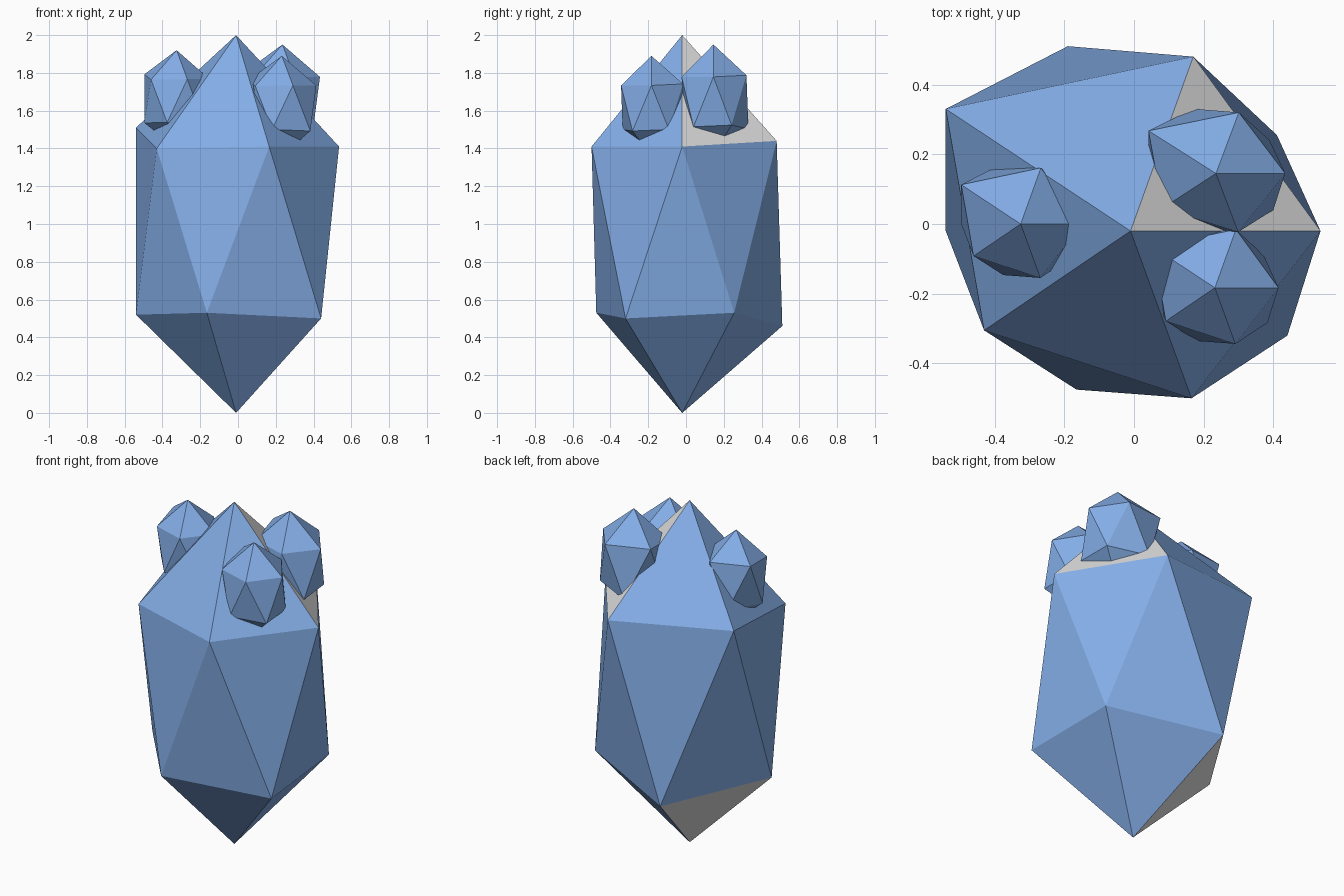
import bpy, bmesh
from mathutils import Vector

if "Cube" in bpy.data.objects:
    bpy.data.objects.remove(bpy.data.objects["Cube"])

# Colours
def material(name, rgb):
    m = bpy.data.materials.new(name)
    m.diffuse_color = (*rgb, 1)
    m.use_nodes = True
    m.node_tree.nodes["Principled BSDF"].inputs["Base Color"].default_value = m.diffuse_color
    return m

blue = material("crystal_blue", (0.23, 0.42, 0.80))
grey = material("pale_grey", (0.80, 0.80, 0.80))

# Irregular stretched icosahedron: two staggered five-point rings and two tips
TIP = Vector((-0.01, -0.02, 2.0))
BASE = Vector((-0.01, -0.02, 0.0))
UPPER = [(0.17, 0.48, 1.44), (0.535, -0.02, 1.41), (0.165, -0.50, 1.41),
         (-0.43, -0.305, 1.40), (-0.54, 0.33, 1.51)]
LOWER = [(0.41, 0.255, 0.53), (0.44, -0.32, 0.50), (-0.165, -0.475, 0.53),
         (-0.54, -0.02, 0.52), (-0.19, 0.51, 0.46)]


def crystal(name, tip, scale, grey_top=None, grey_bottom=None):
    s = Vector(scale)
    bm = bmesh.new()

    def vert(p):
        d = Vector(p) - TIP
        return bm.verts.new(Vector(tip) + Vector((d.x * s.x, d.y * s.y, d.z * s.z)))

    top, bottom = vert(TIP), vert(BASE)
    up = [vert(p) for p in UPPER]
    low = [vert(p) for p in LOWER]
    for i in range(5):
        j = (i + 1) % 5
        cap = bm.faces.new((top, up[j], up[i]))
        bm.faces.new((up[i], up[j], low[i]))
        bm.faces.new((up[j], low[j], low[i]))
        foot = bm.faces.new((bottom, low[i], low[j]))
        cap.material_index = int(i == grey_top)
        foot.material_index = int(i == grey_bottom)
    bmesh.ops.recalc_face_normals(bm, faces=bm.faces)
    mesh = bpy.data.meshes.new(name)
    bm.to_mesh(mesh)
    bm.free()
    mesh.materials.append(blue)
    mesh.materials.append(grey)
    ob = bpy.data.objects.new(name, mesh)
    bpy.context.collection.objects.link(ob)
    return ob


# Large body with one grey facet at the top and one at the bottom
crystal("main_crystal", TIP, (1, 1, 1), grey_top=0, grey_bottom=3)

# Three small crystals growing from the shoulders
crystal("left_bud", (-0.325, 0.0, 1.92), (0.322, 0.322, 0.26))
crystal("front_right_bud", (0.232, -0.183, 1.89), (0.335, 0.335, 0.265))
crystal("back_right_bud", (0.235, 0.145, 1.95), (0.365, 0.35, 0.29))
